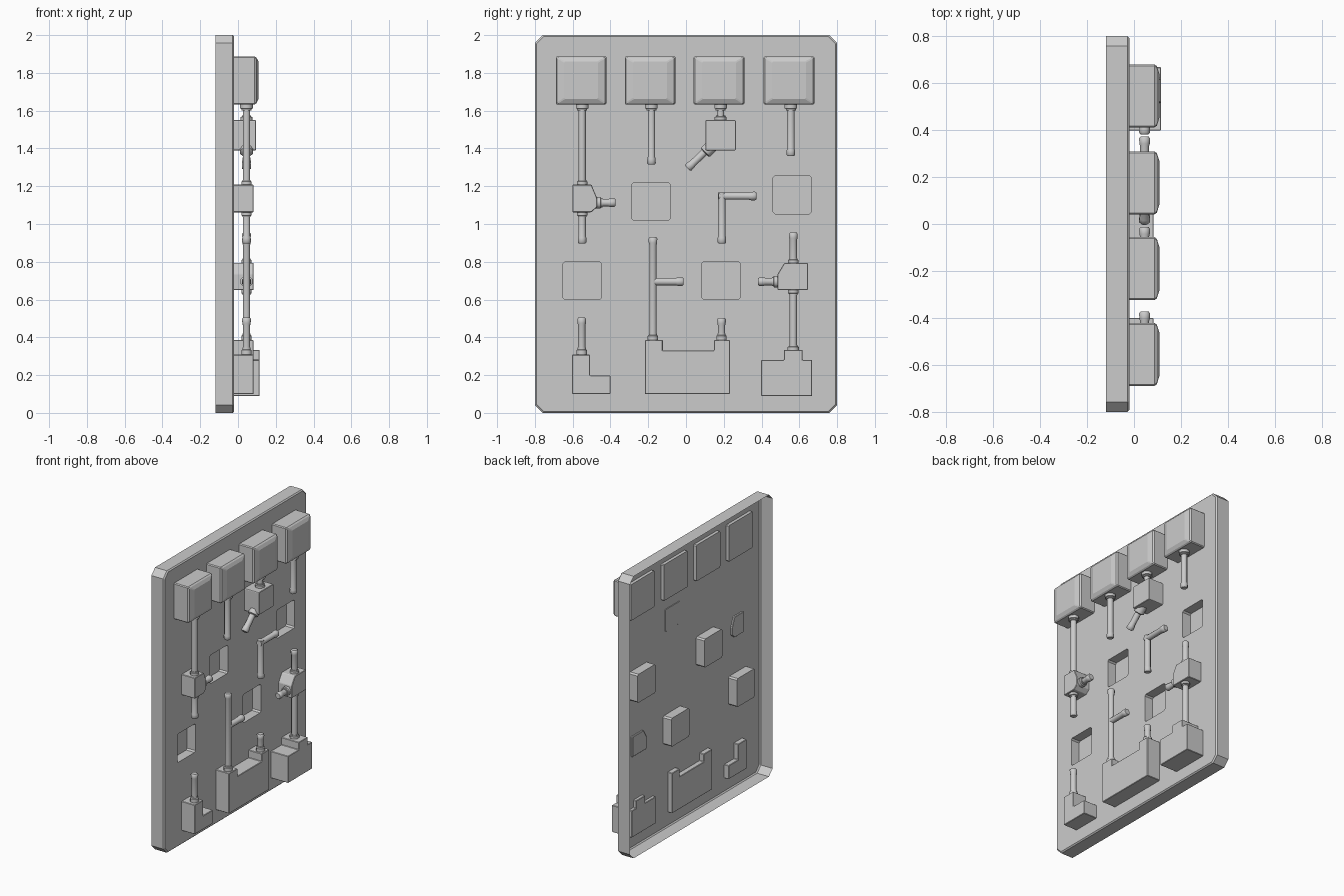
import bpy, bmesh, math
from mathutils import Vector

if "Cube" in bpy.data.objects:
    bpy.data.objects.remove(bpy.data.objects["Cube"])

FRONT, BACK, PIPE_X = -0.02, -0.12, 0.045


def finish(name, bm, smooth=False, bevel=0):
    bmesh.ops.recalc_face_normals(bm, faces=bm.faces[:])
    me = bpy.data.meshes.new(name)
    bm.to_mesh(me)
    bm.free()
    ob = bpy.data.objects.new(name, me)
    bpy.context.collection.objects.link(ob)
    if bevel:
        m = ob.modifiers.new("edge", 'BEVEL')
        m.width, m.segments, m.limit_method = bevel, 1, 'ANGLE'
    if smooth:
        bpy.ops.object.select_all(action='DESELECT')
        ob.select_set(True)
        bpy.context.view_layer.objects.active = ob
        bpy.ops.object.shade_smooth_by_angle(angle=math.radians(50))
    return ob


def ring(bm, pts, x):
    return [bm.verts.new((x, y, z)) for y, z in pts]


def bridge(bm, a, b):
    n = len(a)
    for i in range(n):
        bm.faces.new((a[i], a[(i + 1) % n], b[(i + 1) % n], b[i]))


def loop_edges(bm, vs):
    out = []
    for a, b in zip(vs, vs[1:] + vs[:1]):
        out.append(bm.edges.get((a, b)) or bm.edges.new((a, b)))
    return out


def chamfer_rect(y0, y1, z0, z1, c):
    return [(y0 + c, z0), (y1 - c, z0), (y1, z0 + c), (y1, z1 - c),
            (y1 - c, z1), (y0 + c, z1), (y0, z1 - c), (y0, z0 + c)]


def prism(name, pts, x1, x0, bevel=0.003):
    bm = bmesh.new()
    a, b = ring(bm, pts, x0), ring(bm, pts, x1)
    bridge(bm, a, b)
    bm.faces.new(a)
    bm.faces.new(b)
    return finish(name, bm, bevel=bevel)


def turned(name, start, direction, profile, sides=8):
    # profile of (distance, radius) spun about an axis in the panel plane
    bm = bmesh.new()
    d = Vector((0, *direction)).normalized()
    u, v = Vector((1, 0, 0)), d.cross(Vector((1, 0, 0)))
    o = Vector((PIPE_X, *start))
    rings = []
    for t, r in profile:
        rings.append([bm.verts.new(o + d * t + r * (u * math.cos(a) + v * math.sin(a)))
                      for a in ((i + 0.5) * math.tau / sides for i in range(sides))])
    for a, b in zip(rings, rings[1:]):
        bridge(bm, a, b)
    bm.faces.new(rings[0])
    bm.faces.new(rings[-1])
    return finish(name, bm, smooth=True)


def pipe(name, a, b, flare=True):
    d = Vector(b) - Vector(a)
    n, r = d.length, 0.021
    prof = [(0, r), (n, r)]
    if flare:
        prof = [(0, r), (n - 0.04, r), (n - 0.03, 0.024), (n - 0.007, 0.025), (n, 0.019)]
    turned(name, a, d, prof)


def collar(name, at, direction, length=0.03, r=0.036):
    turned(name, at, direction,
           [(-0.01, r), (length * 0.65, r), (length * 0.75, r * 0.8), (length, r * 0.8)])


# Backing tray: open-backed shell with four sunken square pockets
bm = bmesh.new()
outer = chamfer_rect(-0.8, 0.8, 0, 2, 0.042)
inner = chamfer_rect(-0.792, 0.792, 0.008, 1.992, 0.039)
r0, r1, r2 = ring(bm, outer, BACK), ring(bm, outer, FRONT - 0.008), ring(bm, inner, FRONT)
bridge(bm, r0, r1)
bridge(bm, r1, r2)
edges = loop_edges(bm, r2)
for y, z in [(-0.185, 1.12), (0.562, 1.155), (-0.55, 0.7), (0.185, 0.7)]:
    sq = chamfer_rect(y - 0.101, y + 0.101, z - 0.101, z + 0.101, 0.01)
    top, low = ring(bm, sq, FRONT), ring(bm, sq, FRONT - 0.065)
    bridge(bm, top, low)
    bm.faces.new(low)
    edges += loop_edges(bm, top)
bmesh.ops.triangle_fill(bm, use_beauty=True, use_dissolve=False, edges=edges, normal=(1, 0, 0))
finish("backing_tray", bm)

# Four top tanks with shallow raised fronts, outlet collars and pipes
for i, (y, end) in enumerate([(-0.555, 1.21), (-0.19, 1.315), (0.175, 1.55), (0.545, 1.36)]):
    bm = bmesh.new()
    full = chamfer_rect(y - 0.134, y + 0.134, 1.632, 1.888, 0.006)
    lip = chamfer_rect(y - 0.127, y + 0.127, 1.639, 1.881, 0.006)
    crown = chamfer_rect(y - 0.09, y + 0.09, 1.662, 1.86, 0.006)
    rs = [ring(bm, full, FRONT - 0.022), ring(bm, full, 0.087),
          ring(bm, lip, 0.097), ring(bm, crown, 0.109)]
    for a, b in zip(rs, rs[1:]):
        bridge(bm, a, b)
    bm.faces.new(rs[0])
    bm.faces.new(rs[-1])
    finish(f"tank_{i}", bm)
    py = (-0.55, -0.183, 0.183, 0.555)[i]
    collar(f"tank_collar_{i}", (py, 1.632), (0, -1))
    pipe(f"tank_pipe_{i}", (py, 1.63), (py, end), flare=i in (1, 3))

# Left valve: body, collars and two stubs
prism("left_valve", [(-0.602, 1.062), (-0.502, 1.062), (-0.472, 1.088), (-0.472, 1.14),
                     (-0.50, 1.208), (-0.602, 1.208)], 0.083, FRONT - 0.012)
collar("left_valve_top_collar", (-0.55, 1.208), (0, 1), 0.025, 0.03)
collar("left_valve_low_collar", (-0.55, 1.062), (0, -1), 0.025, 0.03)
collar("left_valve_side_collar", (-0.472, 1.113), (1, 0), 0.03, 0.033)
pipe("left_valve_low_stub", (-0.55, 1.06), (-0.55, 0.897))
pipe("left_valve_side_stub", (-0.47, 1.113), (-0.373, 1.113))

# Upper valve with diagonal stub
prism("upper_valve", chamfer_rect(0.102, 0.264, 1.39, 1.55, 0.004), 0.095, FRONT - 0.003)
collar("upper_valve_collar", (0.183, 1.55), (0, 1), 0.025, 0.034)
turned("diagonal_collar", (0.15, 1.425), (-1, -0.95), [(0, 0.036), (0.065, 0.036), (0.07, 0.028)])
pipe("diagonal_stub", (0.14, 1.42), (0.008, 1.295))

# Right valve: body, collars and stubs
prism("right_valve", [(0.485, 0.65), (0.645, 0.65), (0.645, 0.793), (0.52, 0.793),
                      (0.485, 0.735)], 0.083, FRONT - 0.012)
collar("right_valve_top_collar", (0.568, 0.793), (0, 1), 0.025, 0.03)
collar("right_valve_low_collar", (0.568, 0.65), (0, -1), 0.025, 0.03)
collar("right_valve_side_collar", (0.485, 0.695), (-1, 0), 0.03, 0.033)
pipe("right_valve_top_stub", (0.568, 0.79), (0.568, 0.955))
pipe("right_valve_side_stub", (0.487, 0.695), (0.382, 0.695))
pipe("right_valve_feed", (0.568, 0.66), (0.568, 0.33), flare=False)

# Elbow and tee pipes
pipe("elbow_low", (0.19, 1.168), (0.19, 0.897))
pipe("elbow_side", (0.172, 1.148), (0.372, 1.148))
pipe("tee_riser", (-0.175, 0.38), (-0.175, 0.93))
pipe("tee_branch", (-0.175, 0.695), (-0.013, 0.695))

# L-shaped lower block
prism("l_block", [(-0.603, 0.1), (-0.4, 0.1), (-0.4, 0.197), (-0.508, 0.197),
                  (-0.508, 0.308), (-0.603, 0.308)], 0.083, FRONT - 0.035)
collar("l_block_collar", (-0.552, 0.308), (0, 1), 0.037, 0.03)
pipe("l_block_stub", (-0.552, 0.3), (-0.552, 0.505))

# U-shaped lower block
prism("u_block", [(-0.218, 0.1), (0.233, 0.1), (0.233, 0.385), (0.148, 0.385),
                  (0.148, 0.33), (-0.123, 0.33), (-0.123, 0.385), (-0.218, 0.385)],
      0.083, FRONT - 0.035)
for n, y in (("left", -0.175), ("right", 0.188)):
    collar(f"u_block_{n}_collar", (y, 0.385), (0, 1), 0.035, 0.03)
pipe("u_block_right_stub", (0.188, 0.38), (0.188, 0.503))

# Stepped lower block on the right
prism("step_block", [(0.398, 0.09), (0.668, 0.09), (0.668, 0.28), (0.618, 0.28),
                     (0.618, 0.333), (0.518, 0.333), (0.518, 0.28), (0.398, 0.28)],
      0.115, FRONT - 0.022)
collar("step_block_collar", (0.568, 0.333), (0, 1), 0.025, 0.032)
